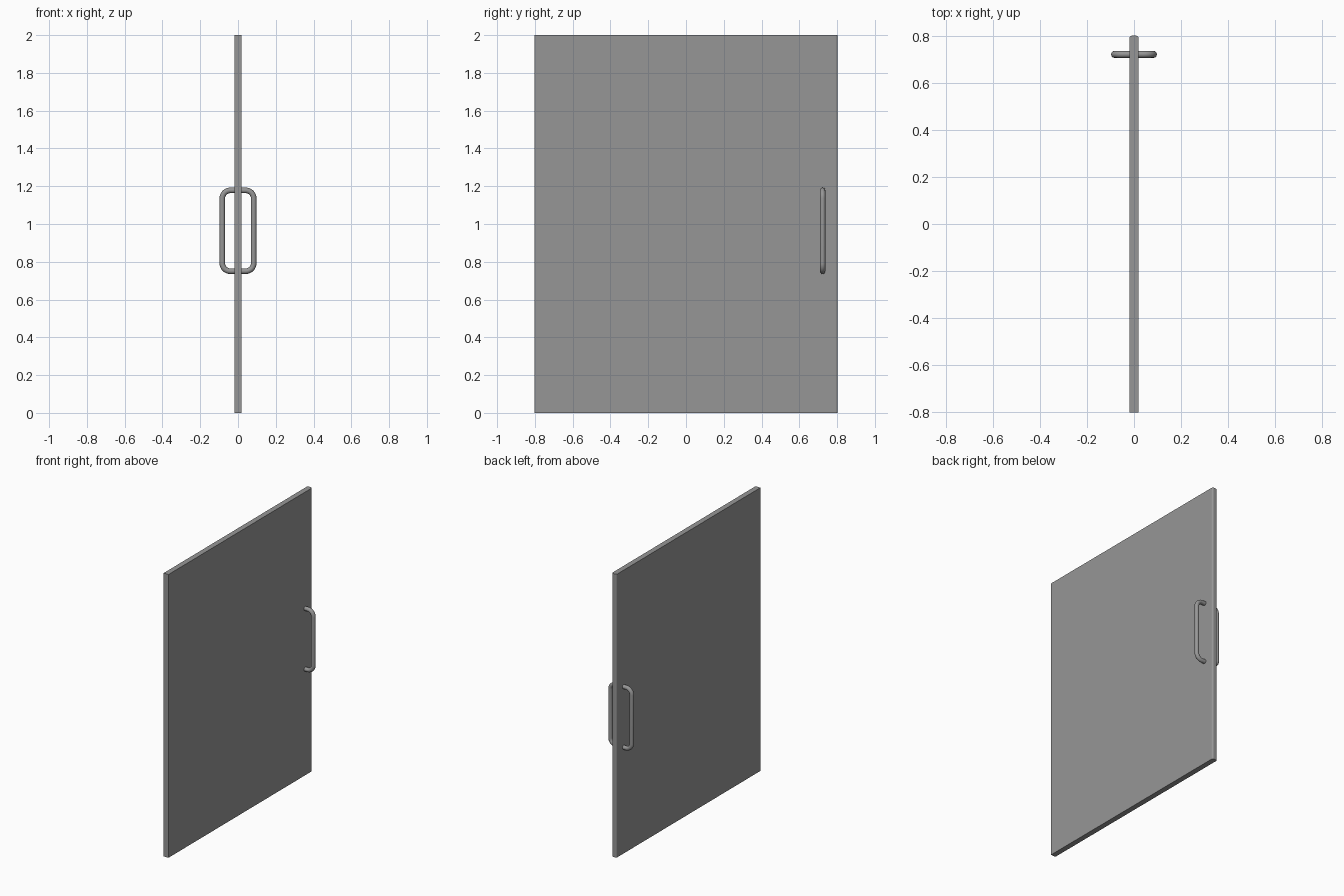
import bpy, bmesh, math

if "Cube" in bpy.data.objects:
    bpy.data.objects.remove(bpy.data.objects["Cube"])

# Dark grey finish shared by all parts
grey = bpy.data.materials.new("dark_grey")
grey.diffuse_color = (0.305, 0.305, 0.305, 1)
grey.use_nodes = True
grey.node_tree.nodes["Principled BSDF"].inputs["Base Color"].default_value = grey.diffuse_color


def finish(obj):
    obj.data.materials.append(grey)
    bpy.ops.object.select_all(action='DESELECT')
    obj.select_set(True)
    bpy.context.view_layer.objects.active = obj
    if obj.type == 'CURVE':
        bpy.ops.object.convert(target='MESH')
    bpy.ops.object.shade_smooth_by_angle(angle=math.radians(35))
    return bpy.context.view_layer.objects.active


# Door panel: slab with a rounded vertical closing edge (+y)
T, W, H, R = 0.019, 0.803, 2.0, 0.011
profile = [(-T, -W), (T, -W)]
for cx, a0 in ((T - R, 0), (R - T, 90)):
    for i in range(5):
        a = math.radians(a0 + i * 22.5)
        profile.append((cx + R * math.cos(a), W - R + R * math.sin(a)))
bm = bmesh.new()
face = bm.faces.new([bm.verts.new((x, y, 0)) for x, y in profile])
ext = bmesh.ops.extrude_face_region(bm, geom=[face])
bmesh.ops.translate(bm, vec=(0, 0, H),
                    verts=[v for v in ext["geom"] if isinstance(v, bmesh.types.BMVert)])
bmesh.ops.recalc_face_normals(bm, faces=bm.faces)
mesh = bpy.data.meshes.new("door_panel")
bm.to_mesh(mesh)
bm.free()
panel = bpy.data.objects.new("door_panel", mesh)
bpy.context.collection.objects.link(panel)
finish(panel)
# Keep the broad faces evenly shaded
weighted = panel.modifiers.new("even_shading", 'WEIGHTED_NORMAL')
weighted.keep_sharp = True


# Pull handle: round tube with two rounded elbows, ends inside the panel
def handle(name, side):
    reach, z0, z1, bend = 0.083, 0.75, 1.178, 0.042
    pts = [(0.012, z0)]
    for cz, a0 in ((z0 + bend, -90), (z1 - bend, 0)):
        for i in range(9):
            a = math.radians(a0 + i * 11.25)
            pts.append((reach - bend + bend * math.cos(a), cz + bend * math.sin(a)))
    pts.append((0.012, z1))
    cu = bpy.data.curves.new(name, 'CURVE')
    cu.dimensions = '3D'
    cu.bevel_depth = 0.0148
    cu.bevel_resolution = 4
    cu.use_fill_caps = True
    sp = cu.splines.new('POLY')
    sp.points.add(len(pts) - 1)
    for p, (x, z) in zip(sp.points, pts):
        p.co = (side * x, 0.723, z, 1)
    obj = bpy.data.objects.new(name, cu)
    bpy.context.collection.objects.link(obj)
    finish(obj)


handle("handle_right", 1)
handle("handle_left", -1)
